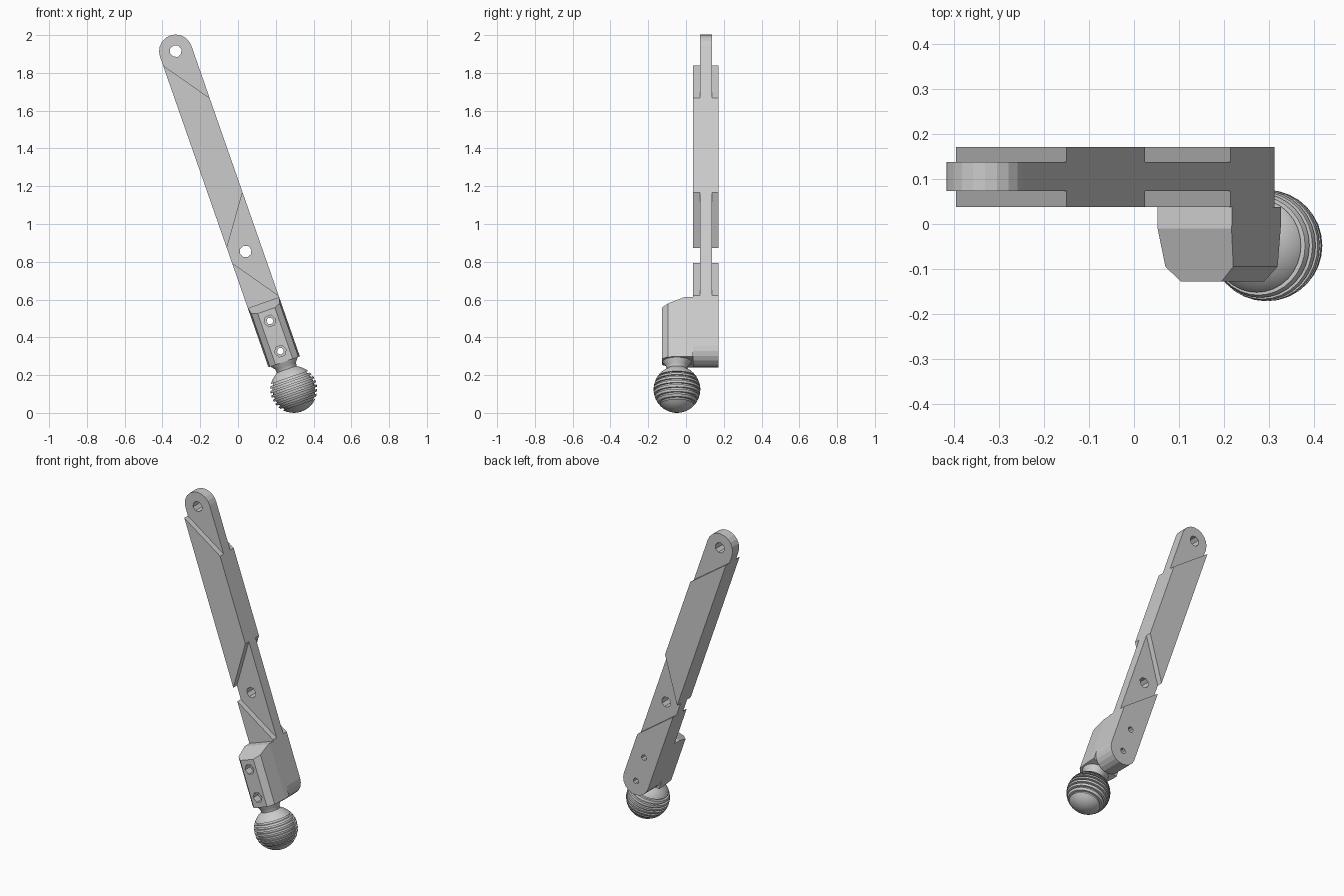
import bpy, bmesh, math
from mathutils import Vector

cube = bpy.data.objects.get("Cube")
if cube:
    bpy.data.objects.remove(cube, do_unlink=True)

grey = bpy.data.materials.new("plain grey")
grey.use_nodes = True
COLOUR = (0.6, 0.6, 0.6, 1)
grey.diffuse_color = COLOUR
grey.node_tree.nodes["Principled BSDF"].inputs["Base Color"].default_value = COLOUR

# Arm space: origin at the top hole, z runs up the arm, x across it
TILT = math.radians(-19.25)
ORIGIN = (-0.33, 0, 1.915)
HALF = 0.088                  # half width of the arm
BACK, FRONT = 0.172, 0.038    # arm faces
TONGUE = (0.138, 0.073)       # thin tongue faces
LOWER_PIN, UPPER_PIN, MID_HOLE = -1.682, -1.513, -1.123


def finish(name, bm, smooth=False):
    bmesh.ops.recalc_face_normals(bm, faces=bm.faces)
    for f in bm.faces:
        f.smooth = smooth
    mesh = bpy.data.meshes.new(name)
    bm.to_mesh(mesh)
    bm.free()
    if smooth:
        mesh.set_sharp_from_angle(angle=math.radians(35))
    mesh.materials.append(grey)
    obj = bpy.data.objects.new(name, mesh)
    obj.location = ORIGIN
    obj.rotation_euler = (0, TILT, 0)
    bpy.context.collection.objects.link(obj)
    return obj


def extrude(points, vector):
    bm = bmesh.new()
    face = bm.faces.new([bm.verts.new(p) for p in points])
    geom = bmesh.ops.extrude_face_region(bm, geom=[face])["geom"]
    bmesh.ops.translate(bm, vec=vector,
                        verts=[g for g in geom if isinstance(g, bmesh.types.BMVert)])
    # the starting cap survives the extrusion and closes the solid
    if face.is_valid is False:
        bm.faces.new([v for v in bm.verts][:len(points)])
    return bm


def slab(name, outline, y0, y1):
    """Outline in (x, z), extruded front to back."""
    return finish(name, extrude([(x, y0, z) for x, z in outline], (0, y1 - y0, 0)))


def ring(z, radius, sides):
    return [(radius * math.cos(2 * math.pi * i / sides),
             z + radius * math.sin(2 * math.pi * i / sides)) for i in range(sides)]


def cut(target, cutter):
    cutter.hide_render = True
    mod = target.modifiers.new("cut", "BOOLEAN")
    mod.operation, mod.solver, mod.object = "DIFFERENCE", "EXACT", cutter
    bpy.context.view_layer.update()
    graph = bpy.context.evaluated_depsgraph_get()
    mesh = bpy.data.meshes.new_from_object(target.evaluated_get(graph))
    target.modifiers.clear()
    target.data = mesh
    bpy.data.objects.remove(cutter, do_unlink=True)


# Arm: a long bar with both ends rounded
STEPS = 10
outline = []
for centre, start in ((0, 0), (LOWER_PIN, math.pi)):
    for i in range(STEPS + 1):
        a = start + math.pi * i / STEPS
        outline.append((HALF * math.cos(a), centre + HALF * math.sin(a)))
arm = slab("arm", outline, FRONT, BACK)

# Slanted pockets on both faces leave the thin tongue at the joints
top_pocket = [(-0.1, 0.2), (-0.1, -0.033), (0.1, -0.31), (0.1, 0.2)]
middle_pocket = [(-0.1, -1.091), (-0.1, -1.14), (0.1, -1.418), (0.1, -0.805)]
for pocket in (top_pocket, middle_pocket):
    cut(arm, slab("pocket", pocket, TONGUE[0], BACK + 0.1))
    cut(arm, slab("pocket", pocket, FRONT - 0.1, TONGUE[1]))

# Pivot holes and pin holes
for z, radius in ((0, 0.032), (MID_HOLE, 0.032), (UPPER_PIN, 0.018), (LOWER_PIN, 0.018)):
    cut(arm, slab("hole", ring(z, radius, 8), -0.3, 0.3))

# Mounting block: chamfered section with a sloping shoulder
side = [(HALF, FRONT), (HALF, 0.0), (0.08, -0.095), (0.048, -0.128)]
section = side + [(-x, y) for x, y in reversed(side)]
BLOCK_TOP, BLOCK_BOTTOM = -1.41, -1.742
bm = extrude([(x, y, BLOCK_BOTTOM) for x, y in section],
             (0, 0, BLOCK_TOP - BLOCK_BOTTOM))
sliced = bmesh.ops.bisect_plane(bm, geom=bm.verts[:] + bm.edges[:] + bm.faces[:],
                                plane_co=(0, -0.01, BLOCK_TOP),
                                plane_no=Vector((0, -0.38, 1)), clear_outer=True)
rim = [g for g in sliced["geom_cut"] if isinstance(g, bmesh.types.BMEdge)]
bmesh.ops.holes_fill(bm, edges=[e for e in bm.edges if e.is_boundary] or rim, sides=0)
block = finish("mounting_block", bm)
for z in (UPPER_PIN, LOWER_PIN):
    cut(block, slab("pin_hole", ring(z, 0.018, 8), -0.3, 0.3))
    cut(block, slab("nut_recess", ring(z, 0.032, 6), -0.3, -0.08))

# Ball stud: flared neck, then a sphere with stepped ridges, turned on a lathe
BALL_Z, BALL_R, BALL_Y = -1.897, 0.124, -0.048
RIDGES, PITCH, DEPTH, RIDGE_TOP = 7, 0.0235, 0.012, 0.08


def ball_point(h, inset=0.0):
    return (math.sqrt(max(BALL_R ** 2 - h * h, 0)) - inset, BALL_Z + h)


profile = [(0, BLOCK_BOTTOM + 0.01), (0.078, BLOCK_BOTTOM + 0.01),
           (0.076, BLOCK_BOTTOM), (0.058, -1.765), (0.055, -1.784)]
profile += [ball_point(h) for h in (0.108, 0.1, 0.09)]
for i in range(RIDGES):
    h = RIDGE_TOP - i * PITCH
    low = h - PITCH * 0.55
    profile += [ball_point(h), ball_point((h + low) / 2), ball_point(low),
                ball_point(low, DEPTH), ball_point(h - PITCH, DEPTH)]
end = RIDGE_TOP - RIDGES * PITCH
for i in range(5):
    a = math.asin(end / BALL_R) * (1 - i / 5) - math.pi / 2 * i / 5
    profile.append(ball_point(BALL_R * math.sin(a)))
profile.append((0, BALL_Z - BALL_R))

bm = bmesh.new()
verts = [bm.verts.new((r, BALL_Y, z)) for r, z in profile]
edges = [bm.edges.new(pair) for pair in zip(verts, verts[1:])]
bmesh.ops.spin(bm, geom=verts + edges, cent=(0, BALL_Y, 0), axis=(0, 0, 1),
               angle=2 * math.pi, steps=32, use_duplicate=False)
bmesh.ops.remove_doubles(bm, verts=bm.verts, dist=0.0002)
finish("ball_stud", bm, smooth=True)
